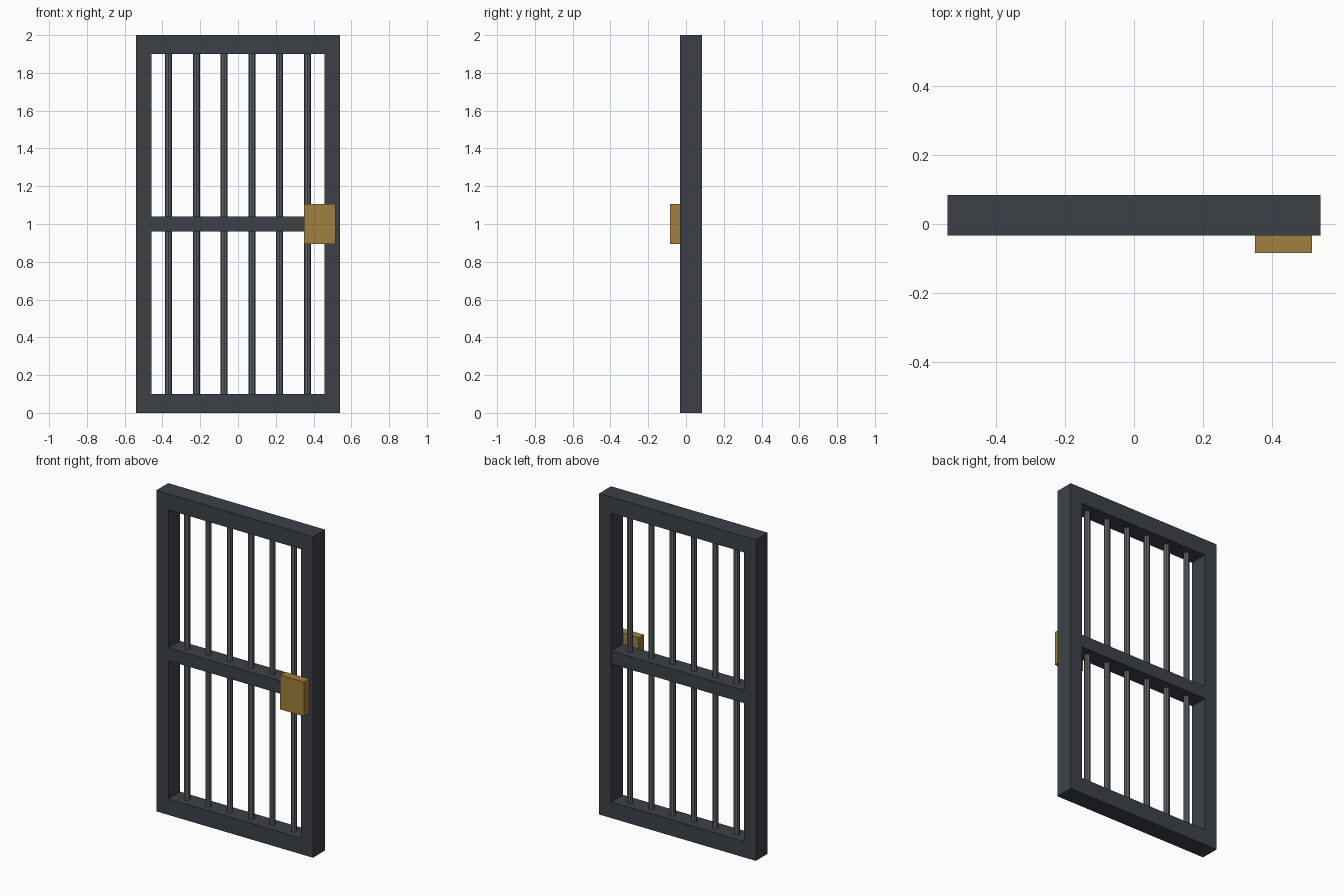
import bpy, bmesh

if "Cube" in bpy.data.objects:
    bpy.data.objects.remove(bpy.data.objects["Cube"])

Y0, Y1 = -0.033, 0.084      # front and back of the frame
YC = (Y0 + Y1) / 2


def material(name, rgb):
    m = bpy.data.materials.new(name)
    m.diffuse_color = (*rgb, 1)
    m.use_nodes = True
    m.node_tree.nodes["Principled BSDF"].inputs["Base Color"].default_value = m.diffuse_color
    return m


IRON = material("dark iron", (0.045, 0.053, 0.063))
STEEL = material("bar steel", (0.115, 0.123, 0.133))
BRASS = material("brass", (0.352, 0.216, 0.047))


def finish(name, bm, mat):
    bmesh.ops.recalc_face_normals(bm, faces=bm.faces)
    me = bpy.data.meshes.new(name)
    bm.to_mesh(me)
    bm.free()
    me.materials.append(mat)
    ob = bpy.data.objects.new(name, me)
    bpy.context.collection.objects.link(ob)
    return ob


def box(name, lo, hi, mat):
    bm = bmesh.new()
    bmesh.ops.create_cube(bm, size=1)
    for v in bm.verts:
        v.co = [(a + b) / 2 + c * (b - a) for a, b, c in zip(lo, hi, v.co)]
    return finish(name, bm, mat)


# Outer frame: a rectangular ring pushed back to its depth
bm = bmesh.new()


def ring(x, z0, z1):
    return [bm.verts.new((sx, Y0, z)) for sx, z in
            ((-x, z0), (x, z0), (x, z1), (-x, z1))]


outer, inner = ring(0.54, 0, 2), ring(0.457, 0.1, 1.9)
faces = [bm.faces.new((outer[i], outer[(i + 1) % 4], inner[(i + 1) % 4], inner[i]))
         for i in range(4)]
back = bmesh.ops.extrude_face_region(bm, geom=faces, use_keep_orig=True)
for v in back["geom"]:
    if isinstance(v, bmesh.types.BMVert):
        v.co.y = Y1
finish("door_frame", bm, IRON)

# Middle rail
box("middle_rail", (-0.457, Y0 + 0.002, 0.96), (0.457, Y1 - 0.002, 1.04), IRON)

# Vertical bars
for i in range(6):
    bm = bmesh.new()
    bmesh.ops.create_cone(bm, cap_ends=True, segments=8, radius1=0.018,
                          radius2=0.018, depth=1.82)
    bmesh.ops.translate(bm, verts=bm.verts, vec=(-0.3675 + 0.147 * i, YC, 1))
    finish(f"bar_{i + 1}", bm, STEEL)

# Lock box on the front
box("lock_box", (0.35, -0.084, 0.893), (0.515, Y0, 1.107), BRASS)
